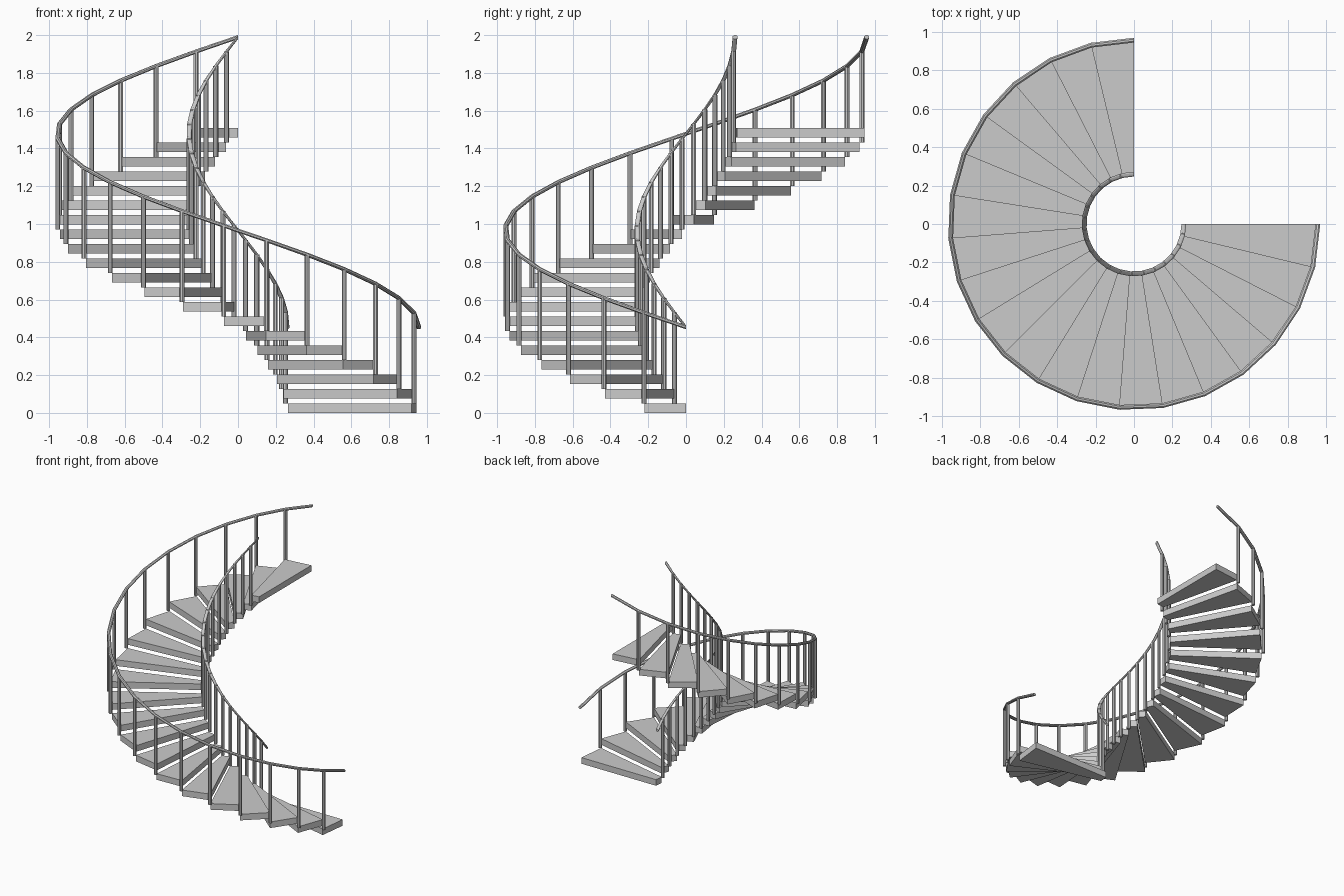
import bpy, bmesh, math

if "Cube" in bpy.data.objects:
    bpy.data.objects.remove(bpy.data.objects["Cube"])

N = 20                       # treads over a 270 degree turn
STEP = math.radians(13.5)
RISE = 0.0768
R_IN, R_OUT = 0.271, 0.945   # tread radii
THICK = 0.05
RAIL_Z = 0.4535              # rail centre height at the bottom end


def polar(r, k, z):
    a = -STEP * k            # turns clockwise going up
    return (r * math.cos(a), r * math.sin(a), z)


def finish(name, bm):
    bmesh.ops.recalc_face_normals(bm, faces=bm.faces)
    me = bpy.data.meshes.new(name)
    bm.to_mesh(me)
    bm.free()
    ob = bpy.data.objects.new(name, me)
    bpy.context.collection.objects.link(ob)


def loft(bm, rings):
    loops = [[bm.verts.new(p) for p in ring] for ring in rings]
    n = len(loops[0])
    for a, b in zip(loops, loops[1:]):
        for i in range(n):
            j = (i + 1) % n
            bm.faces.new((a[i], a[j], b[j], b[i]))
    bm.faces.new(loops[0][::-1])
    bm.faces.new(loops[-1])


# wedge treads
for k in range(N):
    bm = bmesh.new()
    loft(bm, [[polar(R_IN, k, z), polar(R_OUT, k, z),
               polar(R_OUT, k + 1, z), polar(R_IN, k + 1, z)]
              for z in (k * RISE, k * RISE + THICK)])
    finish(f"tread_{k + 1:02d}", bm)

# inner and outer balustrades
SIDES = 8
ANG = [math.tau * (i + 0.5) / SIDES for i in range(SIDES)]
for side, r in (("inner", 0.2595), ("outer", 0.957)):
    # handrail: octagon swept along the helix, one segment per tread
    bm = bmesh.new()
    loft(bm, [[polar(r + 0.0135 * math.cos(t), k,
                     RAIL_Z + k * RISE + 0.0115 * math.sin(t)) for t in ANG]
              for k in range(N + 1)])
    finish(f"{side}_handrail", bm)
    # posts at every joint between treads
    for k in range(1, N):
        x, y, _ = polar(r, k, 0)
        bm = bmesh.new()
        loft(bm, [[(x + 0.0135 * math.cos(t - STEP * k),
                    y + 0.0135 * math.sin(t - STEP * k), z) for t in ANG]
                  for z in ((k - 1) * RISE + THICK, RAIL_Z + k * RISE)])
        finish(f"{side}_post_{k:02d}", bm)
